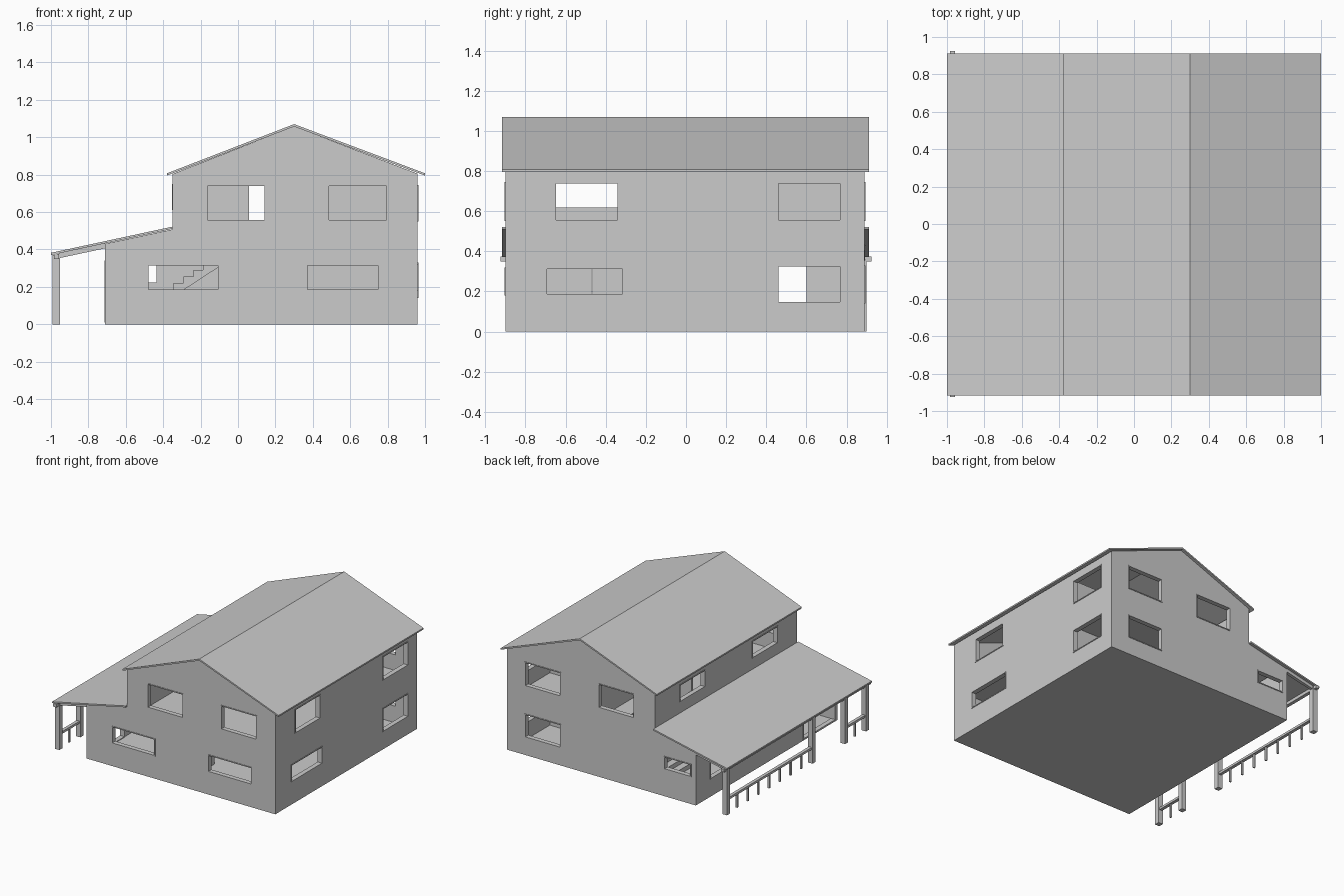
import bpy, bmesh

if "Cube" in bpy.data.objects:
    bpy.data.objects.remove(bpy.data.objects["Cube"])

def mesh_obj(name, bm):
    bmesh.ops.recalc_face_normals(bm, faces=bm.faces)
    me = bpy.data.meshes.new(name)
    bm.to_mesh(me)
    bm.free()
    ob = bpy.data.objects.new(name, me)
    bpy.context.collection.objects.link(ob)
    return ob

def prism(name, pts, y0, y1):
    """Extrude an (x, z) profile along y."""
    bm = bmesh.new()
    f = bm.faces.new([bm.verts.new((x, y0, z)) for x, z in pts])
    r = bmesh.ops.extrude_face_region(bm, geom=[f])
    vs = [v for v in r["geom"] if isinstance(v, bmesh.types.BMVert)]
    bmesh.ops.translate(bm, verts=vs, vec=(0, y1 - y0, 0))
    return mesh_obj(name, bm)

def box(name, x0, x1, y0, y1, z0, z1):
    return prism(name, [(x0, z0), (x1, z0), (x1, z1), (x0, z1)], y0, y1)

def cut(ob, *dims):
    c = box("cutter", *dims)
    c.hide_render = True
    m = ob.modifiers.new("cut", "BOOLEAN")
    m.operation, m.solver, m.object = "DIFFERENCE", "EXACT", c
    bpy.context.view_layer.objects.active = ob
    bpy.ops.object.modifier_apply(modifier=m.name)
    bpy.data.objects.remove(c)

T = 0.03    # wall thickness
P = 0.004   # how far the frames stand out
F = 0.007   # frame width

def opening_y(wall, y, a0, a1, z0, z1):
    """Framed opening in a wall that faces y."""
    cut(wall, a0, a1, y - .05, y + T + .05, z0, z1)
    for b in ((a0, a0 + F, z0, z1), (a1 - F, a1, z0, z1),
              (a0 + F, a1 - F, z0, z0 + F), (a0 + F, a1 - F, z1 - F, z1)):
        box("window_frame", b[0], b[1], y - P, y + T + P, b[2], b[3])

def opening_x(wall, x, a0, a1, z0, z1):
    """Framed opening in a wall that faces x."""
    cut(wall, x - .05, x + T + .05, a0, a1, z0, z1)
    for b in ((a0, a0 + F, z0, z1), (a1 - F, a1, z0, z1),
              (a0 + F, a1 - F, z0, z0 + F), (a0 + F, a1 - F, z1 - F, z1)):
        box("window_frame", x - P, x + T + P, b[0], b[1], b[2], b[3])

XL, XM, XR, YF, YB = -.71, -.35, .96, -.90, .89

# Gable walls, front and back
gable = [(XL, 0), (XR, 0), (XR, .805), (.30, 1.058), (XM, .803), (XM, .507), (XL, .43)]
front = prism("front_wall", gable, YF, YF + T)
back = prism("back_wall", gable, YB - T, YB)
for a in ((-.17, .15, .55, .745), (.48, .80, .55, .745),
          (-.485, -.10, .18, .32), (.365, .755, .18, .32)):
    opening_y(front, YF, *a)
for a in ((-.17, .15, .55, .745), (.48, .80, .55, .745),
          (-.67, -.43, .215, .32), (.48, .80, .14, .33)):
    opening_y(back, YB - T, *a)

# Side walls
right = box("right_wall", XR - T, XR, YF + T, YB - T, 0, .805)
for a in ((-.655, -.335, .55, .745), (.455, .775, .55, .745),
          (-.70, -.31, .18, .32), (.455, .775, .14, .33)):
    opening_x(right, XR - T, *a)
upper_left = box("upper_left_wall", XM, XM + T, YF + T, YB - T, .41, .803)
for a in ((-.655, -.335, .61, .75), (.26, .58, .61, .75)):
    opening_x(upper_left, XM, *a)
lower_left = box("lower_left_wall", XL, XL + T, YF + T, YB - T, 0, .43)
opening_x(lower_left, XL, .39, .71, .14, .33)
opening_x(lower_left, XL, -.87, -.46, .01, .34)

# Floors
box("ground_floor", XL + T, XR - T, YF + T, YB - T, 0, .012)
upper = box("upper_floor", XM + T, XR - T, YF + T, YB - T, .41, .43)
cut(upper, -.30, .04, .59, YB - T, .3, .5)

# Partitions with door gaps
p = box("ground_partition_long", .10, .12, YF + T, YB - T, .012, .41)
cut(p, 0, .2, .44, .60, .012, .34)
cut(p, 0, .2, -.471, -.30, .012, .34)
box("ground_partition_cross", .12, XR - T, .37, .39, .012, .41)
p = box("upper_partition_cross", XM + T, XR - T, .37, .39, .43, .80)
cut(p, .06, .19, .3, .5, .43, .76)
box("upper_partition_long", .19, .21, .39, YB - T, .43, .80)

# Stairs climbing along the back wall
steps, rise, run, x0 = 12, .035, .053, -.61
pts = []
for i in range(steps):
    pts += [(x0 + i * run, i * rise + .01), (x0 + i * run, (i + 1) * rise + .01)]
end = x0 + steps * run
pts += [(end, steps * rise + .01), (end, steps * rise - .03), (x0 + run, .01)]
prism("stairs", pts, .60, YB - T)

# Main roof and porch roof
prism("main_roof", [(-.38, .795), (.30, 1.057), (1.0, .795), (1.0, .807), (.30, 1.07), (-.38, .807)], -.917, .912)
prism("porch_roof", [(-1.0, .37), (XM, .51), (XM, .522), (-1.0, .382)], -.917, .912)

# Porch beam, posts, rafters, railings
box("porch_beam", -.985, -.957, -.925, .925, .35, .375)
posts = (-.875, -.61, -.20, .88)
for y in posts:
    box("porch_post", -.992, -.952, y - .02, y + .02, 0, .37)
    prism("porch_rafter", [(-.957, .353), (XL, .406), (XL, .434), (-.957, .381)], y - .012, y + .012)
for y0, y1, n in ((posts[0], posts[1], 1), (posts[2], posts[3], 7)):
    box("porch_rail", -.985, -.959, y0 + .02, y1 - .02, .11, .128)
    for i in range(n):
        y = y0 + (y1 - y0) * (i + 1) / (n + 1)
        box("baluster", -.979, -.965, y - .007, y + .007, 0, .11)
